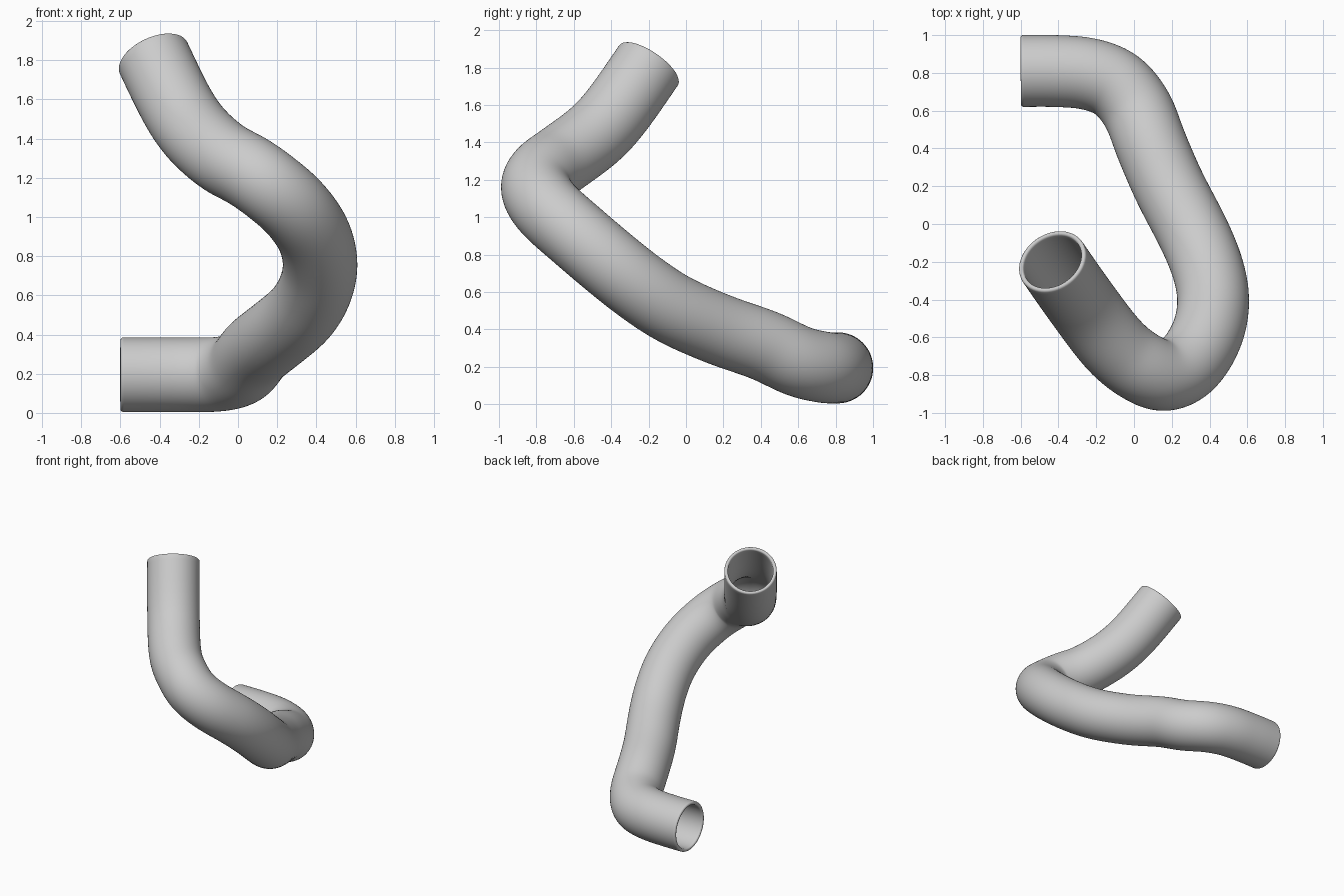
import bpy, bmesh, math
from mathutils import Vector

if "Cube" in bpy.data.objects:
    bpy.data.objects.remove(bpy.data.objects["Cube"])

R_OUT, WALL = 0.19, 0.026
SIDES, STEPS = 64, 10

# centre line of the pipe, from the lower open end to the upper one
PATH = [Vector(p) for p in [
    (-0.60, 0.81, 0.195), (-0.42, 0.81, 0.195), (-0.24, 0.795, 0.195),
    (-0.09, 0.735, 0.198), (0.02, 0.60, 0.23), (0.09, 0.42, 0.315),
    (0.19, 0.19, 0.395), (0.32, -0.06, 0.505), (0.395, -0.25, 0.63),
    (0.42, -0.42, 0.765), (0.385, -0.59, 0.91), (0.29, -0.74, 1.045),
    (0.17, -0.80, 1.15), (0.05, -0.765, 1.235), (-0.10, -0.65, 1.32),
    (-0.27, -0.43, 1.495), (-0.435, -0.195, 1.82)]]


def spline(pts, steps):
    """Smooth line through all points (Catmull-Rom)."""
    p = [2 * pts[0] - pts[1]] + pts + [pts[-1] + Vector((-0.14, 0.21, 0.31))]
    out = []
    for i in range(1, len(p) - 2):
        a, b, c, d = p[i - 1:i + 3]
        for s in range(steps):
            t = s / steps
            out.append(0.5 * (2 * b + (c - a) * t + (2 * a - 5 * b + 4 * c - d) * t * t
                              + (3 * b - a - 3 * c + d) * t ** 3))
    out.append(pts[-1].copy())
    for _ in range(8):                       # relax small curvature jumps
        out = [out[0]] + [(out[i - 1] + 2 * out[i] + out[i + 1]) / 4
                          for i in range(1, len(out) - 1)] + [out[-1]]
    return out


line = spline(PATH, STEPS)
last = len(line) - 1
tangents = [(line[min(i + 1, last)] - line[max(i - 1, 0)]).normalized()
            for i in range(last + 1)]

# twist-free frames along the line
normals = [Vector((0, 0, 1))]
for i in range(1, last + 1):
    n = tangents[i - 1].rotation_difference(tangents[i]) @ normals[-1]
    normals.append((n - tangents[i] * n.dot(tangents[i])).normalized())

# ring list: outer skin, rounded lip, inner skin, rounded lip
h = WALL / 2
lip = [(R_OUT - h + h * math.cos(a), h * math.sin(a))
       for a in (math.pi * k / 6 for k in range(1, 6))]
rings = [(i, R_OUT, 0) for i in range(last + 1)]
rings += [(last, r, o - h) for r, o in lip]
rings += [(i, R_OUT - WALL, 0) for i in range(last, -1, -1)]
rings += [(0, r, h - o) for r, o in reversed(lip)]
# pull end rings back so the lip finishes flush with the ends
rings = [(i, r, (-h if i == last else h if i == 0 else 0) if r in (R_OUT, R_OUT - WALL) else o)
         for i, r, o in rings]

bm = bmesh.new()
loops = []
for i, r, off in rings:
    u, t = normals[i], tangents[i]
    v = t.cross(u)
    c = line[i] + t * off
    loops.append([bm.verts.new(c + r * (math.cos(a) * u + math.sin(a) * v))
                  for a in (2 * math.pi * k / SIDES for k in range(SIDES))])
for j, a in enumerate(loops):
    b = loops[(j + 1) % len(loops)]
    for k in range(SIDES):
        m = (k + 1) % SIDES
        bm.faces.new((a[k], a[m], b[m], b[k])).smooth = True
bmesh.ops.recalc_face_normals(bm, faces=bm.faces)

# bent pipe
mesh = bpy.data.meshes.new("bent_pipe")
bm.to_mesh(mesh)
bm.free()
pipe = bpy.data.objects.new("bent_pipe", mesh)
bpy.context.collection.objects.link(pipe)
